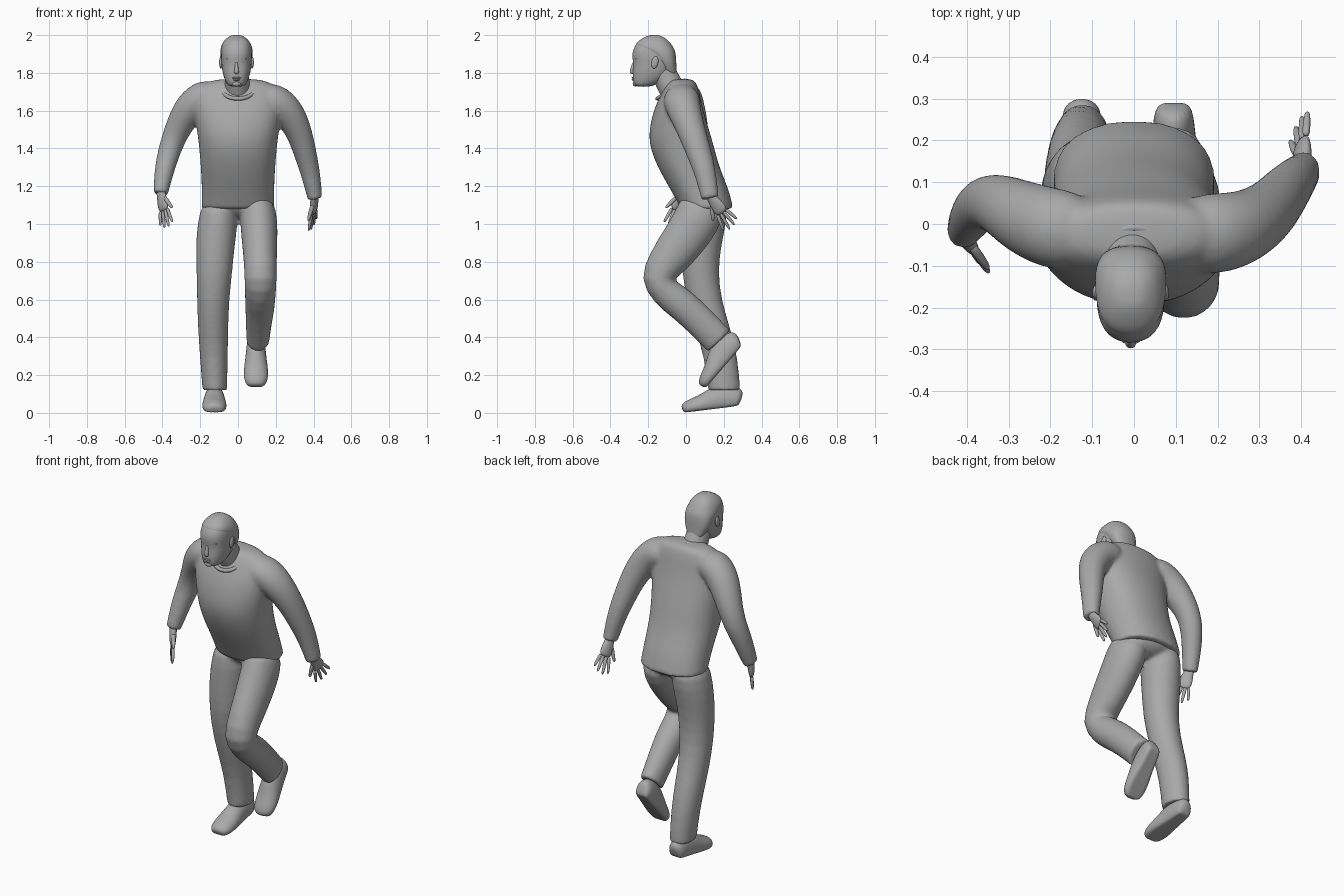
import bpy, bmesh, math
from mathutils import Vector, Matrix

default_cube = bpy.data.objects.get("Cube")
if default_cube:
    bpy.data.objects.remove(default_cube, do_unlink=True)

grey = bpy.data.materials.new("plain grey")
grey.use_nodes = True
grey.diffuse_color = (0.4, 0.4, 0.4, 1)
grey.node_tree.nodes["Principled BSDF"].inputs["Base Color"].default_value = grey.diffuse_color

X, Y, Z = Vector((1, 0, 0)), Vector((0, 1, 0)), Vector((0, 0, 1))


def finish(bm, name, levels=2):
    """Turn a bmesh into a smooth, subdivided object."""
    bmesh.ops.recalc_face_normals(bm, faces=bm.faces)
    mesh = bpy.data.meshes.new(name)
    for face in bm.faces:
        face.smooth = True
    bm.to_mesh(mesh)
    bm.free()
    mesh.materials.append(grey)
    obj = bpy.data.objects.new(name, mesh)
    bpy.context.collection.objects.link(obj)
    if levels:
        sub = obj.modifiers.new("smooth", "SUBSURF")
        sub.levels = sub.render_levels = levels
    return obj


def signed_power(value, power):
    return math.copysign(abs(value) ** power, value)


def loft(name, rings, ref=X, level=False, sharp=(), power=1.0, floor=-1.0, sides=16, levels=2):
    """Skin oval rings (x, y, z, radius along ref, other radius) along a path."""
    bm = bmesh.new()
    crease = bm.edges.layers.float.new("crease_edge")
    centres = [Vector(r[:3]) for r in rings]
    loops = []
    for i, ring in enumerate(rings):
        ahead, behind = centres[min(i + 1, len(rings) - 1)], centres[max(i - 1, 0)]
        along = Z if level else (ahead - behind).normalized()
        u = (ref - along * ref.dot(along)).normalized()
        v = along.cross(u)
        loop = []
        for k in range(sides):
            angle = math.tau * k / sides
            c = signed_power(math.cos(angle), power)
            s = max(signed_power(math.sin(angle), power), floor)
            loop.append(bm.verts.new(centres[i] + (u * c * ring[3] + v * s * ring[4]) * 1.025))
        loops.append(loop)
    for low, high in zip(loops, loops[1:]):
        for k in range(sides):
            n = (k + 1) % sides
            bm.faces.new((low[k], low[n], high[n], high[k]))
    for end in (0, -1):
        cap = bm.faces.new(loops[end])
        if end in sharp:
            for edge in cap.edges:
                edge[crease] = 1.0
    return finish(bm, name, levels)


def profile_loft(name, x, rows, **options):
    """Level rings given as (height, front y, back y, half width)."""
    rings = [(x, (f + b) / 2, z, w, (b - f) / 2) for z, f, b, w in rows]
    return loft(name, rings, level=True, **options)


def ellipsoid(name, centre, radii, tilt=0.0, levels=0):
    bm = bmesh.new()
    matrix = Matrix.Translation(centre) @ Matrix.Rotation(tilt, 4, "X") @ Matrix.Diagonal((*radii, 1))
    bmesh.ops.create_uvsphere(bm, u_segments=20, v_segments=12, radius=1, matrix=matrix)
    return finish(bm, name, levels)


def sew(name, parts):
    """Join garment pieces and blend their seams into one skin."""
    bpy.ops.object.select_all(action="DESELECT")
    for part in parts:
        part.select_set(True)
    garment = bpy.context.view_layer.objects.active = parts[0]
    bpy.ops.object.join()
    garment.name = name
    remesh = garment.modifiers.new("blend", "REMESH")
    remesh.mode = "VOXEL"
    remesh.voxel_size = .01
    remesh.use_smooth_shade = True
    relax = garment.modifiers.new("relax", "SMOOTH")
    relax.factor = .5
    relax.iterations = 8


# Shirt, leaning forward with a straight hem
sew("shirt", [
    profile_loft("shirt_body", 0, [
        (1.08, -.025, .25, .193), (1.18, -.08, .228, .19), (1.3, -.15, .175, .196),
        (1.42, -.197, .145, .206), (1.52, -.192, .115, .22), (1.62, -.165, .085, .235),
        (1.69, -.13, .072, .23), (1.745, -.1, .057, .19), (1.77, -.07, .035, .1)], sharp=(0,), power=.9),
    loft("right_sleeve", [
        (-.1, -.02, 1.685, .085, .075), (-.19, -.015, 1.677, .1, .092), (-.265, .015, 1.605, .088, .087),
        (-.322, .05, 1.5, .072, .067), (-.36, .055, 1.4, .063, .061), (-.39, .02, 1.29, .056, .053),
        (-.41, -.02, 1.16, .043, .039)], ref=Y, sharp=(-1,)),
    loft("left_sleeve", [
        (.1, -.025, 1.67, .085, .075), (.195, -.025, 1.66, .1, .092), (.265, -.01, 1.6, .088, .087),
        (.325, .03, 1.49, .074, .069), (.36, .075, 1.36, .066, .059), (.386, .105, 1.26, .056, .051),
        (.408, .128, 1.135, .047, .039)], ref=Y, sharp=(-1,))])

# Trousers: seat, straight right leg, bent left leg
sew("trousers", [
    ellipsoid("trouser_seat", (0, .105, 1.11), (.18, .125, .085), levels=1),
    loft("right_trouser_leg", [
        (-.098, .105, 1.14, .09, .12), (-.108, .095, 1.0, .108, .118), (-.122, .08, .87, .102, .103),
        (-.125, .075, .74, .094, .096), (-.132, .095, .6, .085, .092), (-.132, .14, .45, .08, .094),
        (-.128, .185, .3, .074, .089), (-.123, .203, .12, .065, .085)], level=True, sharp=(-1,)),
    loft("left_trouser_leg", [
        (.1, .1, 1.13, .09, .125), (.11, .06, 1.02, .1, .125), (.115, -.015, .91, .094, .118),
        (.118, -.1, .8, .087, .104), (.12, -.162, .705, .085, .092), (.118, -.105, .635, .082, .085),
        (.117, -.01, .565, .078, .085), (.11, .08, .48, .069, .083), (.105, .175, .38, .06, .082),
    ], sharp=(-1,))])


def shoe(name, heel, toward):
    """Shoe from heel to toe; rows give distance, half width and height."""
    toward = Vector(toward).normalized()
    up = toward.cross(X)
    rings = []
    for dist, width, height in [(0, .032, .07), (.02, .047, .105), (.08, .051, .125), (.14, .056, .115),
                                (.2, .064, .085), (.26, .064, .068), (.295, .053, .055), (.312, .032, .035)]:
        b = height / 1.55
        centre = Vector(heel) + toward * dist + up * b * .55
        rings.append((*centre, width, b))
    loft(name, rings, floor=-.55)


shoe("right_shoe", (-.125, .294, .04), (0, -.99, -.125))
shoe("left_shoe", (.095, .304, .366), (0, -.64, -.75))


def hand(side, wrist, toward, spread):
    """Palm, four fingers and a thumb on the side opposite to spread."""
    wrist, d, s = Vector(wrist), Vector(toward).normalized(), Vector(spread).normalized()
    s = (s - d * s.dot(d)).normalized()

    def digit(name, base, aim, length, thick):
        stations = [(0, 1), (.35, 1), (.7, .9), (1, .6)]
        loft(name, [(*(base + aim * length * t), thick * k, thick * k) for t, k in stations],
             ref=d.cross(s), sides=8, levels=1)

    loft(side + "_palm", [(*(wrist + d * t), w, h) for t, w, h in
                          [(-.04, .026, .022), (.01, .026, .02), (.05, .038, .019), (.105, .039, .014)]], ref=s)
    names = ("index", "middle", "ring", "little")
    for i, (finger, length) in enumerate(zip(names, (.095, .106, .1, .08))):
        offset = i - 1.5
        aim = (d + s * offset * .18).normalized()
        digit(f"{side}_{finger}_finger", wrist + d * .092 + s * offset * .019, aim, length, .01)
    digit(side + "_thumb", wrist + d * .03 - s * .02, (d - s * .65).normalized(), .095, .012)


hand("right", (-.408, -.025, 1.165), (.03, -.055, -.18), (-.6, .75, 0))
hand("left", (.405, .135, 1.14), (-.01, .105, -.15), (.4, .8, .5))

# Neck and shirt collar
loft("neck", [(0, -.04, 1.65, .07, .07), (-.003, -.078, 1.72, .067, .069),
              (-.006, -.113, 1.79, .063, .066), (-.008, -.14, 1.84, .06, .06)])
bpy.ops.mesh.primitive_torus_add(major_radius=.086, minor_radius=.011, major_segments=40, minor_segments=10,
                                 location=(0, -.08, 1.712), rotation=(math.radians(34), 0, 0))
collar = bpy.context.object
collar.name = "collar"
collar.data.materials.append(grey)
bpy.ops.object.shade_smooth()

# Head and close-cropped hair
mid = -.008
profile_loft("head", mid, [
    (1.726, -.264, -.19, .034), (1.742, -.278, -.15, .052), (1.775, -.282, -.1, .066),
    (1.81, -.281, -.075, .075), (1.85, -.277, -.06, .079), (1.89, -.286, -.06, .082),
    (1.93, -.278, -.072, .08), (1.965, -.255, -.092, .068), (1.99, -.215, -.125, .042),
    (2.0, -.19, -.15, .02)], power=.85)
profile_loft("hair", mid, [
    (1.765, -.085, -.045, .03), (1.81, -.125, -.05, .06), (1.86, -.155, -.052, .081),
    (1.91, -.21, -.055, .086), (1.935, -.276, -.067, .083), (1.967, -.257, -.088, .07),
    (1.992, -.216, -.121, .043), (2.001, -.19, -.15, .02)], power=.85)

# Face
loft("nose", [(mid, -.274, 1.86, .007, .008), (mid, -.282, 1.83, .009, .011),
              (mid, -.287, 1.803, .015, .014), (mid, -.281, 1.793, .01, .009)], level=True, sides=10)
ellipsoid("upper_lip", (mid, -.278, 1.774), (.023, .01, .005))
ellipsoid("lower_lip", (mid, -.277, 1.764), (.02, .011, .006))
ellipsoid("chin", (mid, -.268, 1.742), (.024, .014, .014))
for side, sign in (("right", -1), ("left", 1)):
    ellipsoid(side + "_eye", (mid + sign * .034, -.257, 1.853), (.013, .011, .007))
    ellipsoid(side + "_brow", (mid + sign * .033, -.26, 1.873), (.021, .011, .006))
    ellipsoid(side + "_ear", (mid + sign * .083, -.165, 1.855), (.009, .018, .033), -.2)
